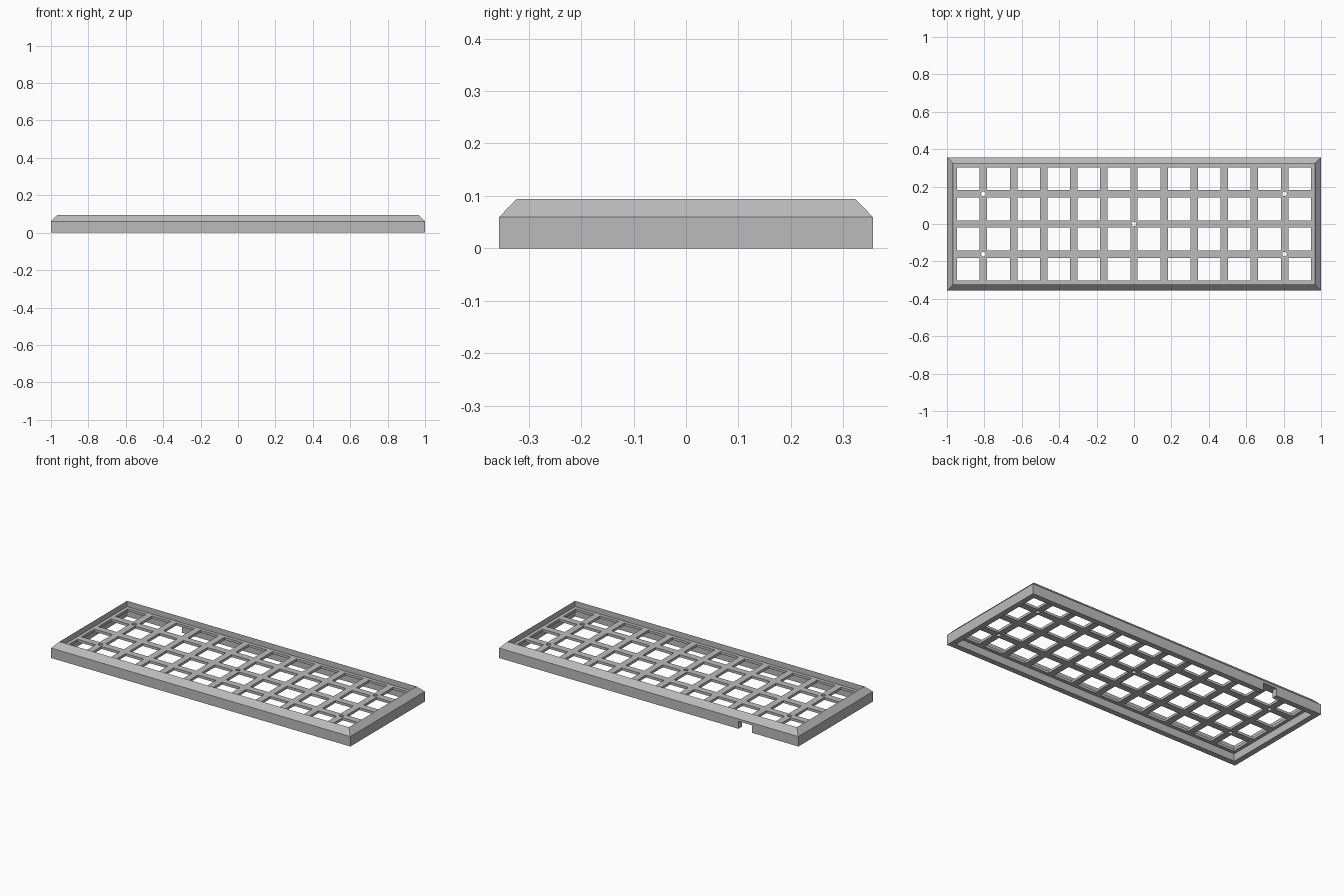
import bpy, bmesh
from mathutils import Matrix

cube = bpy.data.objects.get("Cube")
if cube:
    bpy.data.objects.remove(cube, do_unlink=True)

HALF_X, HALF_Y = 1.0, 0.356
COLS, ROWS = 12, 4
PITCH, HOLE = 0.161, 0.121
RIM = 0.0335
EDGE_Z, TOP_Z, PLATE_T = 0.06, 0.0945, 0.015

grey = bpy.data.materials.new("light_grey")
grey.use_nodes = True
grey.diffuse_color = (0.5, 0.5, 0.5, 1)
grey.node_tree.nodes["Principled BSDF"].inputs["Base Color"].default_value = (0.5, 0.5, 0.5, 1)


def make(name, bm):
    bmesh.ops.recalc_face_normals(bm, faces=bm.faces)
    mesh = bpy.data.meshes.new(name)
    bm.to_mesh(mesh)
    bm.free()
    mesh.materials.append(grey)
    ob = bpy.data.objects.new(name, mesh)
    bpy.context.collection.objects.link(ob)
    return ob


def cut(ob, cutter):
    """Subtract the cutter, keep the result as plain mesh, drop the cutter."""
    cutter.hide_render = True
    mod = ob.modifiers.new("cut", 'BOOLEAN')
    mod.operation, mod.solver, mod.object = 'DIFFERENCE', 'EXACT', cutter
    deps = bpy.context.evaluated_depsgraph_get()
    mesh = bpy.data.meshes.new_from_object(ob.evaluated_get(deps))
    ob.modifiers.clear()
    ob.data = mesh
    bpy.data.objects.remove(cutter, do_unlink=True)


# Outer frame: a bevelled wall profile swept round the rectangle
bm = bmesh.new()
profile = [(0, 0), (0, EDGE_Z), (RIM, TOP_Z), (RIM, 0)]
rings = [[bm.verts.new((sx * (HALF_X - d), sy * (HALF_Y - d), z)) for d, z in profile]
         for sx, sy in ((-1, -1), (1, -1), (1, 1), (-1, 1))]
for i, a in enumerate(rings):
    b = rings[(i + 1) % 4]
    for j in range(4):
        k = (j + 1) % 4
        bm.faces.new((a[j], b[j], b[k], a[k]))
frame = make("case_frame", bm)

# Cable notch in the bottom of the back wall
bm = bmesh.new()
bmesh.ops.create_cube(bm, size=1, matrix=Matrix.Translation((-0.645, HALF_Y - RIM / 2, 0))
                      @ Matrix.Diagonal((0.09, 0.06, 0.09, 1)))
cut(frame, make("notch_cutter", bm))


# Switch plate: grid of cells with the switch openings left out
def lines(count, half):
    inner = [(i - (count - 1) / 2) * PITCH + s * HOLE / 2 for i in range(count) for s in (-1, 1)]
    edge = half - RIM + 0.002
    return [-edge] + inner + [edge]


xs, ys = lines(COLS, HALF_X), lines(ROWS, HALF_Y)
bm = bmesh.new()
grid = [[bm.verts.new((x, y, EDGE_Z - PLATE_T)) for y in ys] for x in xs]
for i in range(len(xs) - 1):
    for j in range(len(ys) - 1):
        if i % 2 == 0 or j % 2 == 0:
            bm.faces.new((grid[i][j], grid[i + 1][j], grid[i + 1][j + 1], grid[i][j + 1]))
top = bmesh.ops.extrude_face_region(bm, geom=bm.faces[:], use_keep_orig=True)
bmesh.ops.translate(bm, vec=(0, 0, PLATE_T),
                    verts=[g for g in top["geom"] if isinstance(g, bmesh.types.BMVert)])
plate = make("switch_plate", bm)

# Five screw holes at bar crossings
bm = bmesh.new()
for x, y in [(0, 0)] + [(sx * 5 * PITCH, sy * PITCH) for sx in (-1, 1) for sy in (-1, 1)]:
    bmesh.ops.create_cone(bm, cap_ends=True, segments=20, radius1=0.0125, radius2=0.0125,
                          depth=0.1, matrix=Matrix.Translation((x, y, EDGE_Z)))
cut(plate, make("screw_cutter", bm))
